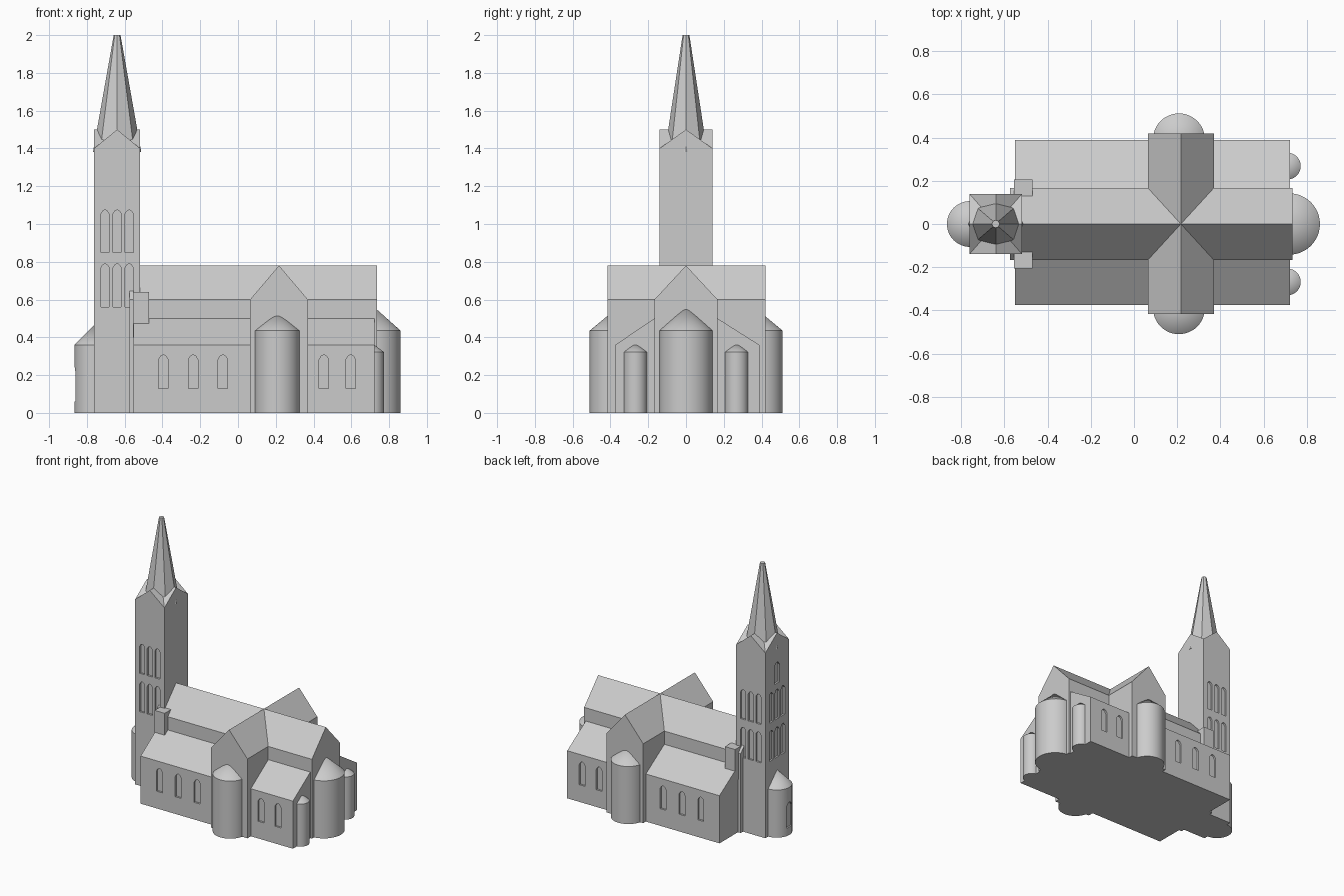
import bpy, bmesh, math
from mathutils import Vector

if "Cube" in bpy.data.objects:
    bpy.data.objects.remove(bpy.data.objects["Cube"])

stone = bpy.data.materials.new("grey stone")
stone.diffuse_color = (0.6, 0.6, 0.6, 1)
stone.use_nodes = True
stone.node_tree.nodes["Principled BSDF"].inputs["Base Color"].default_value = stone.diffuse_color


def add(name, bm, smooth=False):
    bmesh.ops.recalc_face_normals(bm, faces=bm.faces)
    me = bpy.data.meshes.new(name)
    bm.to_mesh(me)
    bm.free()
    me.materials.append(stone)
    ob = bpy.data.objects.new(name, me)
    bpy.context.collection.objects.link(ob)
    if smooth:
        smooth_shade(ob)
    return ob


def smooth_shade(ob):
    bpy.ops.object.select_all(action='DESELECT')
    ob.select_set(True)
    bpy.context.view_layer.objects.active = ob
    bpy.ops.object.shade_smooth_by_angle(angle=math.radians(30))


def extrude(bm, profile, axis, a, b):
    """Extrude an (across, height) profile along x or y from a to b."""
    pos = lambda p, t: (t, p[0], p[1]) if axis == 'x' else (p[0], t, p[1])
    face = bm.faces.new([bm.verts.new(pos(p, a)) for p in profile])
    geo = bmesh.ops.extrude_face_region(bm, geom=[face])['geom']
    step = Vector((b - a, 0, 0)) if axis == 'x' else Vector((0, b - a, 0))
    bmesh.ops.translate(bm, vec=step, verts=[v for v in geo if isinstance(v, bmesh.types.BMVert)])


def prism(name, profile, axis, a, b):
    bm = bmesh.new()
    extrude(bm, profile, axis, a, b)
    return add(name, bm)


def house(c, half, eave, ridge, base=0):
    return [(c - half, base), (c + half, base), (c + half, eave), (c, ridge), (c - half, eave)]


def rect(a, b, z0, z1):
    return [(a, z0), (b, z0), (b, z1), (a, z1)]


def lancet(c, w, z0, z1):
    """Pointed window outline."""
    h = w / 2
    return [(c - h, z0), (c + h, z0), (c + h, z1 - w * .5), (c + h * .55, z1 - w * .14),
            (c, z1), (c - h * .55, z1 - w * .14), (c - h, z1 - w * .5)]


def carve(ob, cuts):
    """Recess windows, each given as (profile, axis, start, end)."""
    bm = bmesh.new()
    for cut in cuts:
        extrude(bm, *cut)
    cutter = add("window_cutter", bm)
    cutter.hide_render = True
    mod = ob.modifiers.new("windows", 'BOOLEAN')
    mod.object = cutter
    mod.solver = 'EXACT'
    bpy.context.view_layer.objects.active = ob
    bpy.ops.object.modifier_apply(modifier=mod.name)
    bpy.data.objects.remove(cutter)


def apse(name, x, y, r, wall, apex):
    """Round drum with a conical roof."""
    bm = bmesh.new()
    n = 48
    rings = [[bm.verts.new((x + r * math.cos(2 * math.pi * i / n),
                            y + r * math.sin(2 * math.pi * i / n), z)) for i in range(n)]
             for z in (0, wall)]
    tip = bm.verts.new((x, y, apex))
    bm.faces.new(rings[0])
    for i in range(n):
        j = (i + 1) % n
        bm.faces.new((rings[0][i], rings[0][j], rings[1][j], rings[1][i]))
        bm.faces.new((rings[1][i], rings[1][j], tip))
    return add(name, bm, True)


# Nave and transept with crossing gable roofs
prism("nave", house(0, .167, .6, .78), 'x', -.575, .735)
prism("transept", house(.217, .153, .6, .78), 'y', -.416, .42)

# Low side aisles with lean-to roofs and lancet windows
FRONT, BACK = -.375, .388
aisles = prism("side_aisles", [(FRONT, 0), (BACK, 0), (BACK, .36), (.167, .5), (-.167, .5), (FRONT, .36)],
               'x', -.552, .722)
cuts = []
for x in (-.395, -.238, -.08, .455, .597):
    p = lancet(x, .05, .13, .308)
    cuts += [(p, 'y', FRONT - .05, FRONT + .014), (p, 'y', BACK - .014, BACK + .05)]
carve(aisles, cuts)

# Apses
apse("choir_apse", .719, 0, .142, .435, .562)
for side, y in (("front", -.39), ("back", .392)):
    apse(side + "_transept_apse", .208, y, .12, .435, .535)
for side, s in (("front", -1), ("back", 1)):
    apse(side + "_small_apse", .71, s * .268, .062, .322, .37)
porch = apse("west_apse", -.76, 0, .106, .36, .466)
carve(porch, [(lancet(0, .06, .06, .25), 'x', -.95, -.853)])
smooth_shade(porch)

# Square pinnacles beside the tower
for side, s in (("front", -1), ("back", 1)):
    prism(side + "_pinnacle", rect(*sorted((s * .125, s * .205)), .4, .64), 'x', -.555, -.47)

# Tower with two rows of triple lancets on three sides
TX, TW, TD = -.64, .122, .14
tower = prism("tower", rect(TX - TW, TX + TW, 0, 1.4), 'y', -TD, TD)
cuts = [(lancet(0, .06, 1.12, 1.28), 'x', TX - TW - .05, TX - TW + .014)]
for z0, z1 in ((.56, .79), (.85, 1.075)):
    for k in (-1, 0, 1):
        p = lancet(TX + k * .064, .043, z0, z1)
        cuts += [(p, 'y', -TD - .05, -TD + .014), (p, 'y', TD - .014, TD + .05)]
        cuts.append((lancet(k * .07, .046, z0, z1), 'x', TX - TW - .05, TX - TW + .014))
carve(tower, cuts)

# Crossing gables on the tower top
prism("tower_gable_front_back", [(TX - TW, 1.4), (TX + TW, 1.4), (TX, 1.5)], 'y', -TD, TD)
prism("tower_gable_sides", [(-TD, 1.4), (TD, 1.4), (0, 1.5)], 'x', TX - TW, TX + TW)

# Eight-sided spire with a blunt tip
bm = bmesh.new()
bmesh.ops.create_cone(bm, cap_ends=True, segments=8, radius1=.128, radius2=.018, depth=.62)
for v in bm.verts:
    v.co = (v.co.x + TX, v.co.y * (.88 if v.co.z < 0 else 1), v.co.z + 1.69)
add("spire", bm)
